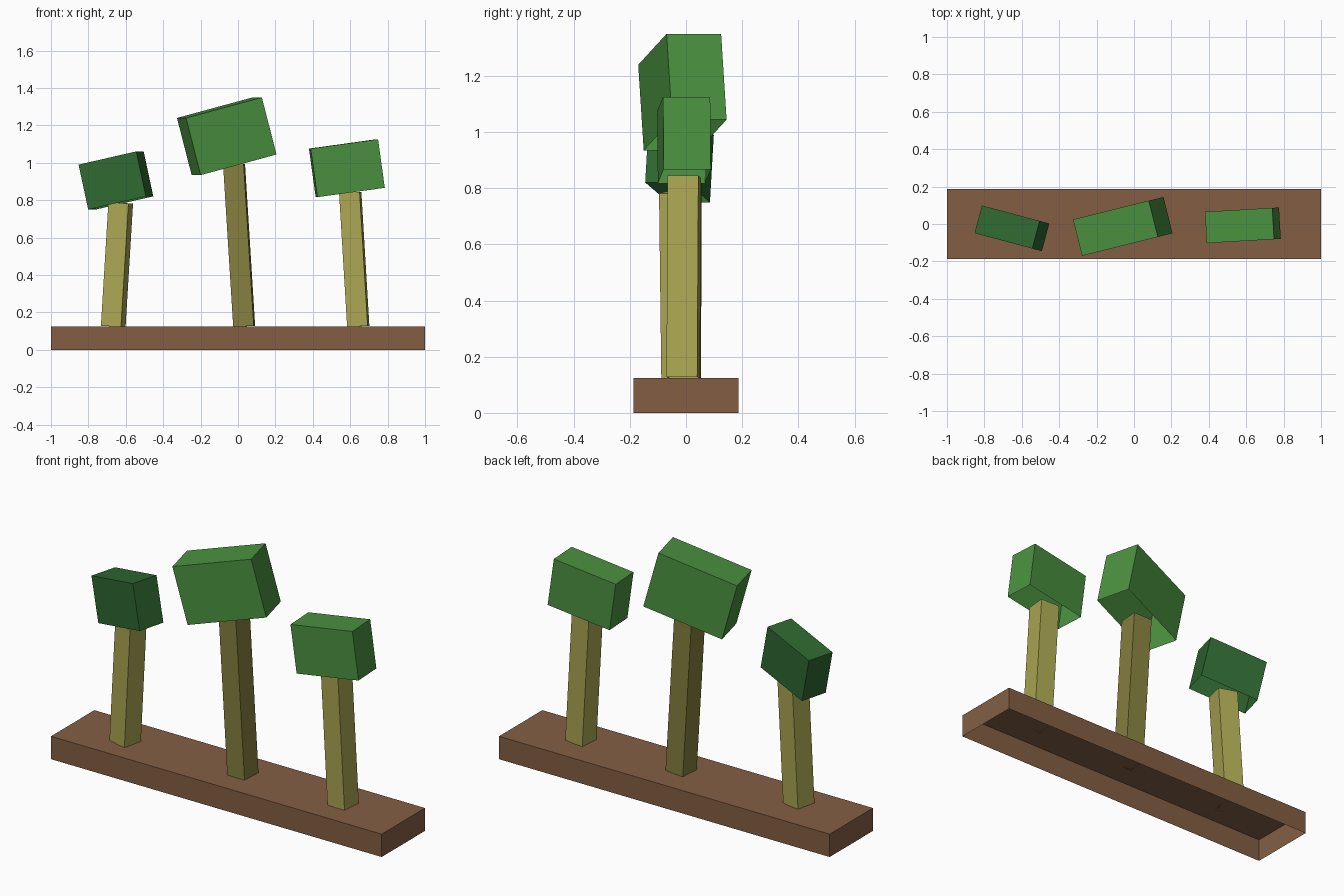
import bpy, bmesh
from math import radians
from mathutils import Matrix, Vector

cube = bpy.data.objects.get("Cube")
if cube:
    bpy.data.objects.remove(cube, do_unlink=True)


def material(name, srgb):
    """Flat material from 0-255 display values, stored as linear."""
    lin = [((c / 255 + 0.055) / 1.055) ** 2.4 for c in srgb]
    m = bpy.data.materials.new(name)
    m.use_nodes = True
    m.diffuse_color = (*lin, 1)
    bsdf = m.node_tree.nodes["Principled BSDF"]
    bsdf.inputs["Base Color"].default_value = (*lin, 1)
    bsdf.inputs["Roughness"].default_value = 0.9
    return m


soil = material("soil brown", (132, 95, 68))
bark = material("light bark", (172, 167, 83))
dark_bark = material("dark bark", (134, 128, 63))
leaf = material("leaf green", (74, 145, 63))
dark_leaf = material("dark leaf green", (47, 104, 48))


def open_box(name, size, matrix, mat):
    """Box without a bottom face, its base centred on the matrix origin."""
    bm = bmesh.new()
    bmesh.ops.create_cube(bm, size=1)
    bm.normal_update()
    bottom = [f for f in bm.faces if f.normal.z < -0.5]
    bmesh.ops.delete(bm, geom=bottom, context='FACES_ONLY')
    bmesh.ops.translate(bm, vec=(0, 0, 0.5), verts=bm.verts)
    bmesh.ops.scale(bm, vec=size, verts=bm.verts)
    mesh = bpy.data.meshes.new(name)
    bm.to_mesh(mesh)
    bm.free()
    mesh.materials.append(mat)
    obj = bpy.data.objects.new(name, mesh)
    obj.matrix_world = matrix
    bpy.context.collection.objects.link(obj)
    return obj


def tree(side, foot, top, twist, crown_size, yaw, tilt, trunk_mat, crown_mat):
    """Leaning trunk with a tilted block crown sitting on its end."""
    foot, top = Vector(foot), Vector(top)
    lean = top - foot
    turn = Vector((0, 0, 1)).rotation_difference(lean).to_matrix().to_4x4()
    spin = Matrix.Rotation(radians(twist), 4, 'Z')
    open_box(side + "_trunk", (0.11, 0.11, lean.length),
             Matrix.Translation(foot) @ turn @ spin, trunk_mat)
    pose = Matrix.Rotation(radians(yaw), 4, 'Z') @ Matrix.Rotation(radians(-tilt), 4, 'Y')
    open_box(side + "_crown", crown_size, Matrix.Translation(top) @ pose, crown_mat)


# Ground slab, hollow underneath
open_box("ground_slab", (2, 0.374, 0.125), Matrix.Identity(4), soil)

# Three trees
tree("right", (-0.667, -0.022, 0.125), (-0.627, -0.03, 0.785), -13,
     (0.327, 0.153, 0.246), -15, 12.5, bark, dark_leaf)
tree("middle", (0.033, -0.005, 0.125), (-0.021, -0.003, 0.989), -4,
     (0.432, 0.2, 0.316), 14, 14.8, dark_bark, leaf)
tree("left", (0.643, -0.01, 0.125), (0.6, -0.006, 0.841), -5,
     (0.364, 0.168, 0.262), 3.3, 7.9, bark, leaf)
